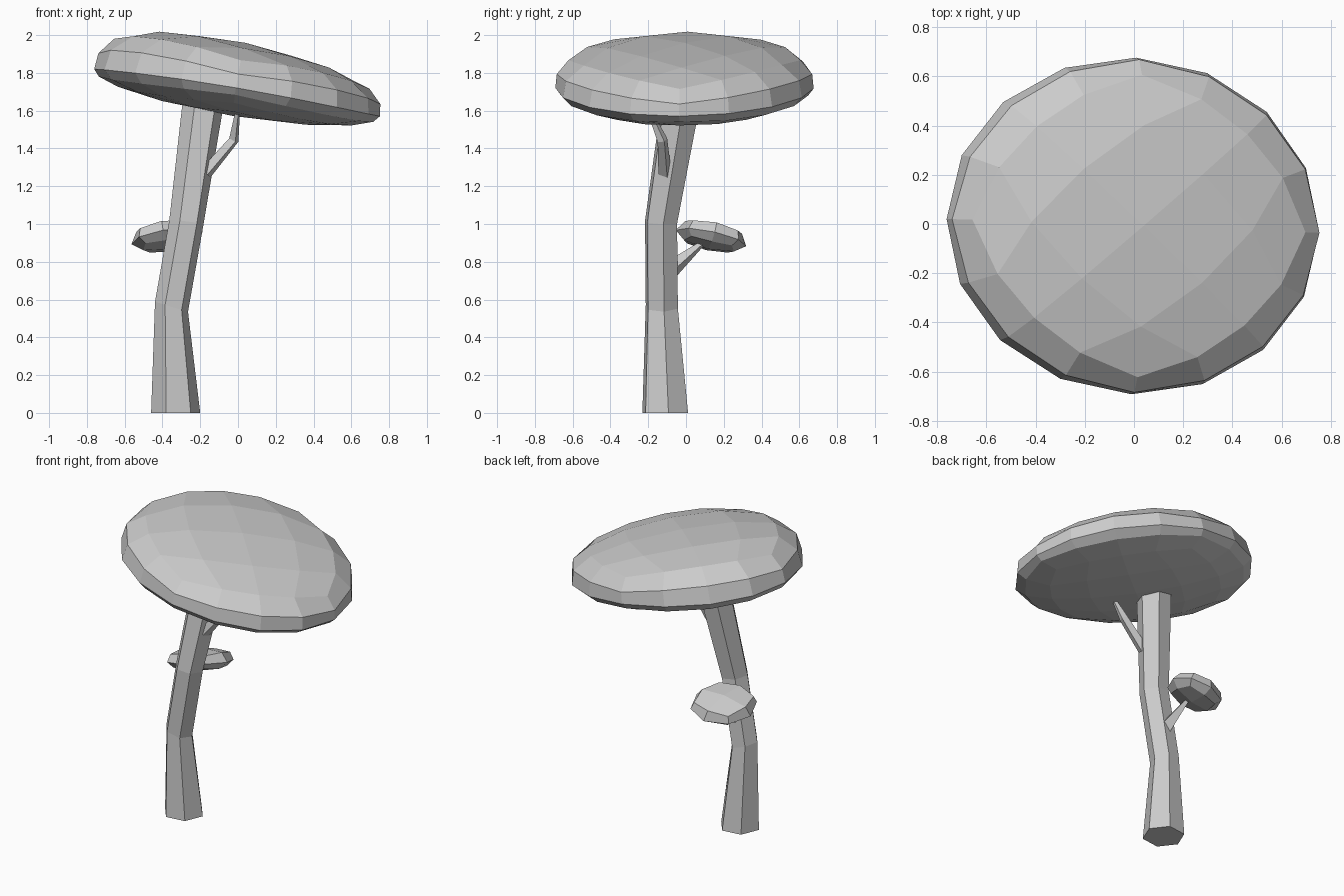
import bpy
import bmesh
import math
from mathutils import Vector, Matrix

cube = bpy.data.objects.get("Cube")
if cube:
    bpy.data.objects.remove(cube, do_unlink=True)

UP = Vector((0, 0, 1))

# One plain colour for the whole tree
grey = bpy.data.materials.new("plain_grey")
grey.use_nodes = True
colour = (0.6, 0.6, 0.6, 1)
grey.diffuse_color = colour
grey.node_tree.nodes["Principled BSDF"].inputs["Base Color"].default_value = colour


def finish(name, bm):
    bmesh.ops.recalc_face_normals(bm, faces=bm.faces)
    mesh = bpy.data.meshes.new(name)
    bm.to_mesh(mesh)
    bm.free()
    mesh.materials.append(grey)
    obj = bpy.data.objects.new(name, mesh)
    bpy.context.collection.objects.link(obj)
    return obj


def limb(name, sides, twist, rings):
    """Flat-sided tube through rings of (centre, radius, ring normal)."""
    bm = bmesh.new()
    loops = []
    for centre, radius, normal in rings:
        turn = UP.rotation_difference(Vector(normal))
        loop = []
        for i in range(sides):
            a = math.radians(twist) + math.tau * i / sides
            offset = Vector((math.cos(a), math.sin(a), 0)) * radius
            loop.append(bm.verts.new(Vector(centre) + turn @ offset))
        loops.append(loop)
    for low, high in zip(loops, loops[1:]):
        for i in range(sides):
            j = (i + 1) % sides
            bm.faces.new((low[i], low[j], high[j], high[i]))
    bm.faces.new(loops[0][::-1])
    bm.faces.new(loops[-1])
    return finish(name, bm)


def canopy(name, cuts, centre, radii, top, bottom, normal, spin, turn, lean=0, lift=0):
    """Rounded cube with a full-shouldered dome and a shallow underside, tilted.

    lean makes the dome lower towards +x, lift raises the rim at both y ends.
    """
    bm = bmesh.new()
    bmesh.ops.create_cube(bm, size=2)
    bmesh.ops.subdivide_edges(bm, edges=bm.edges[:], cuts=cuts, use_grid_fill=True)
    spin = Matrix.Rotation(math.radians(spin), 3, "Z")
    turn = Matrix.Rotation(math.radians(turn), 3, "Z")
    tilt = UP.rotation_difference(Vector(normal))
    for v in bm.verts:
        even = Vector([math.tan(c * math.pi / 4) for c in v.co])
        p = spin @ even.normalized()
        side = p.xy
        height = p.z * bottom
        if p.z > 0:
            side = p.xy.normalized() * math.sqrt(max(0, 1 - p.z ** 3))
            height = top * p.z * (1 - lean * side.x)
        height += lift * side.y ** 2
        p = turn @ Vector((side.x * radii[0], side.y * radii[1], height))
        v.co = Vector(centre) + tilt @ p
    return finish(name, bm)


# Bent six-sided trunk
limb("trunk", 6, 7.5, [
    ((-0.33, -0.11, 0), 0.131, (0, 0, 1)),
    ((-0.352, -0.128, 0.562), 0.092, (0.3, 0, 1)),
    ((-0.273, -0.132, 1.01), 0.092, (0.12, 0.05, 1)),
    ((-0.182, -0.025, 1.66), 0.11, (0.12, 0.15, 1)),
])

# Upper branch with an elbow, reaching the large canopy
limb("upper_branch", 4, 20, [
    ((-0.17, -0.112, 1.27), 0.036, (0.7, 0, 0.7)),
    ((-0.022, -0.125, 1.445), 0.028, (0.4, -0.2, 0.8)),
    ((-0.003, -0.19, 1.59), 0.014, (0.1, -0.4, 0.9)),
])

# Lower branch holding the small canopy
limb("lower_branch", 4, 20, [
    ((-0.32, -0.085, 0.755), 0.05, (-0.2, 0.75, 0.6)),
    ((-0.36, 0.09, 0.90), 0.014, (-0.2, 0.75, 0.6)),
])

# Leaf masses
canopy("large_canopy", 3, (-0.005, -0.008, 1.695), (0.768, 0.683),
       0.268, 0.125, (0.165, 0, 1), 50.5, -7, lean=0.15, lift=0.025)
canopy("small_canopy", 1, (-0.376, 0.132, 0.925), (0.208, 0.175),
       0.085, 0.06, (-0.2, 0.25, 1), 45, 45)
